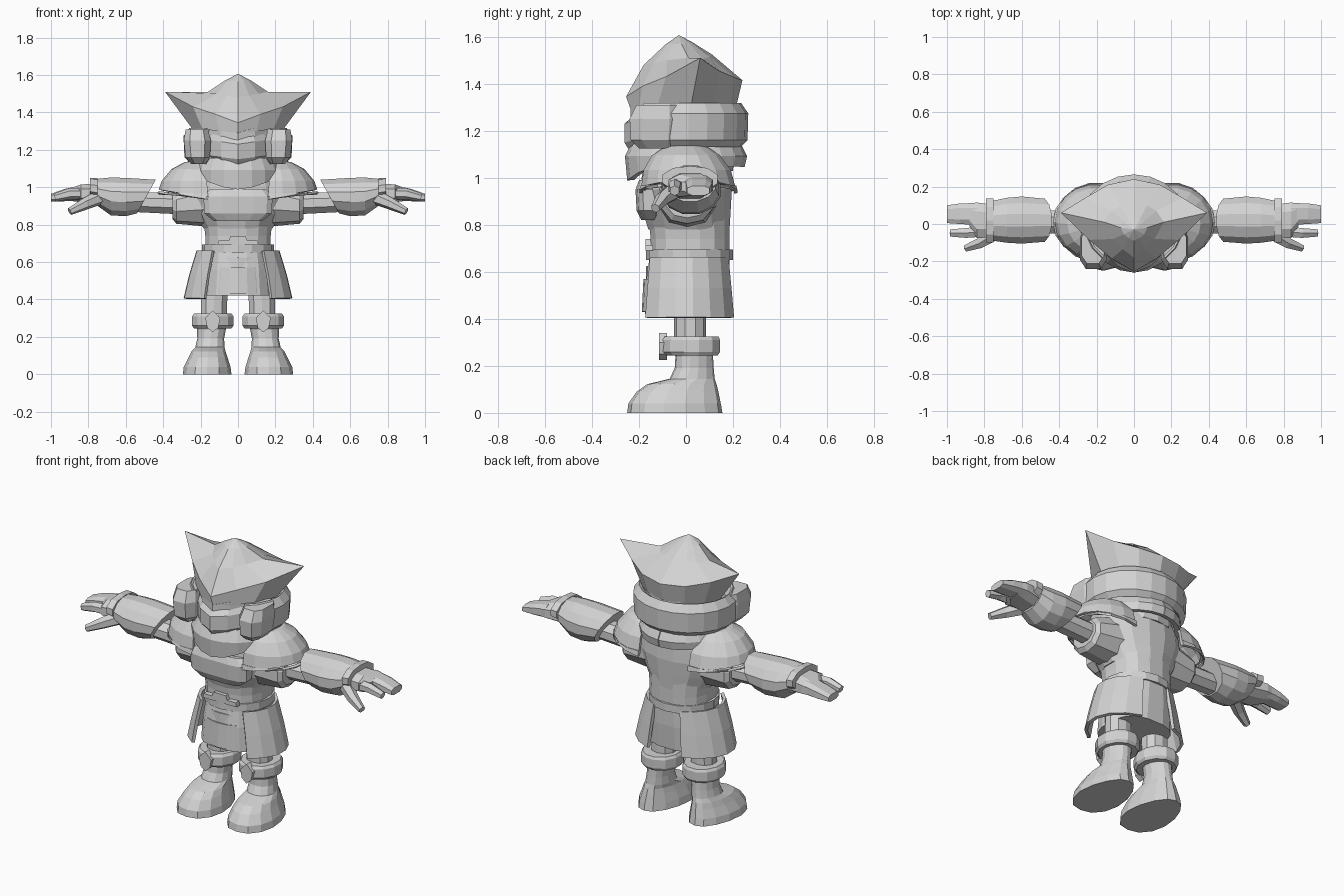
import bpy, math
from mathutils import Vector

grey = bpy.data.materials.new("plain_grey")
grey.diffuse_color = (0.65, 0.65, 0.65, 1)


def build(name, verts, faces, mirror=False, thick=0):
    me = bpy.data.meshes.new(name)
    me.from_pydata([tuple(v) for v in verts], [], faces)
    me.materials.append(grey)
    ob = bpy.data.objects.new(name, me)
    bpy.context.collection.objects.link(ob)
    if thick:
        m = ob.modifiers.new("thickness", 'SOLIDIFY')
        m.thickness, m.offset = thick, 0
    if mirror:
        ob.modifiers.new("mirror", 'MIRROR').use_mirror_merge = False
    return ob


def skin(name, rings, closed=True, caps=True, **kw):
    """Bridge equal rings of points with quads."""
    n = len(rings[0])
    verts = [p for r in rings for p in r]
    faces = [(i * n + j, i * n + (j + 1) % n, (i + 1) * n + (j + 1) % n, (i + 1) * n + j)
             for i in range(len(rings) - 1) for j in range(n if closed else n - 1)]
    if caps and closed:
        faces += [tuple(range(n))[::-1], tuple(range(len(verts) - n, len(verts)))]
    return build(name, verts, faces, **kw)


def power(v, p):
    return math.copysign(abs(v) ** p, v)


def loft(name, rings, n=12, axis='z', p=1.0, slant=0.0, taper=0.0, **kw):
    """Rings are (a0, a1, b0, b1, height): bounds across the axis."""
    out = []
    for k, (a0, a1, b0, b1, h) in enumerate(rings):
        ring = []
        for j in range(n):
            t = 2 * math.pi * (j + 0.5) / n
            s = 1 / math.cos(math.pi / n)
            u = max(-1, min(1, power(math.cos(t), p) * s))
            v = max(-1, min(1, power(math.sin(t), p) * s))
            a = (a0 + a1) / 2 + u * (a1 - a0) / 2 * (1 - taper * v)
            b = (b0 + b1) / 2 + v * (b1 - b0) / 2
            ring.append((a, b, h) if axis == 'z' else (h - (slant * v if k == 0 else 0), a, b))
        out.append(ring)
    return skin(name, out, **kw)


def shell(name, rings, a0, a1, n=9, thick=0.015, tilt=0.0, dip=0.0, **kw):
    """Open curved sheet; rings are (cx, cy, rx, ry, z), angle 0 faces +x."""
    out = []
    for k, (cx, cy, rx, ry, z) in enumerate(rings):
        ring = []
        for j in range(n):
            t = math.radians(a0 + (a1 - a0) * j / (n - 1))
            drop = tilt * math.cos(t) if k == 0 else 0
            drop -= dip * max(0, -math.sin(t)) ** 4 if k == 0 else 0
            ring.append((cx + rx * math.cos(t), cy + ry * math.sin(t), z + drop))
        out.append(ring)
    return skin(name, out, closed=False, thick=thick, **kw)


def tube(name, pts, radii, n=6, **kw):
    pts = [Vector(p) for p in pts]
    out = []
    for i, p in enumerate(pts):
        d = pts[min(i + 1, len(pts) - 1)] - pts[max(i - 1, 0)]
        q = d.to_track_quat('Z', 'Y')
        out.append([p + q @ Vector((radii[i] * math.cos(t), radii[i] * math.sin(t), 0))
                    for t in [2 * math.pi * (j + 0.5) / n for j in range(n)]])
    return skin(name, out, **kw)


def plate(name, outline, y0, y1, **kw):
    """Upright slab with an (x, z) outline."""
    return skin(name, [[(x, y, z) for x, z in outline] for y in (y0, y1)], **kw)


# legs, boots and cuffs
loft("leg", [(.06, .2, -.05, .085, .28), (.055, .195, -.05, .085, .5)], 10, mirror=True)
loft("boot", [(.04, .29, -.25, .155, 0), (.045, .285, -.245, .148, .04), (.06, .26, -.21, .138, .09),
              (.07, .245, -.165, .13, .122), (.075, .225, -.07, .122, .145), (.077, .215, -.048, .118, .19),
              (.068, .215, -.045, .115, .24), (.055, .22, -.06, .12, .27)],
     14, taper=.18, mirror=True)
loft("boot_cuff", [(.035, .235, -.085, .135, .245), (.025, .245, -.1, .145, .26),
                   (.025, .245, -.1, .145, .31), (.035, .235, -.09, .138, .325)], 12, mirror=True)
plate("cuff_ornament", [(.135, .225), (.165, .25), (.175, .3), (.135, .34), (.095, .3), (.105, .25)],
      -.115, -.08, mirror=True)

# tunic skirt, waist and chest
loft("skirt", [(-.18, .18, -.175, .175, .42), (-.17, .17, -.17, .185, .56),
               (-.155, .155, -.155, .185, .66)], 16, p=.75)
loft("waist", [(-.175, .175, -.15, .185, .64), (-.175, .175, -.15, .185, .74), (-.185, .185, -.16, .185, .83)],
     16, p=.85)
loft("chest", [(-.185, .185, -.16, .185, .78), (-.23, .23, -.185, .19, .86), (-.27, .27, -.195, .195, .95),
               (-.26, .26, -.185, .19, 1.03), (-.2, .2, -.17, .17, 1.12)], 16)
shell("side_skirt_panel", [(0, 0, .285, .212, .405), (0, 0, .255, .2, .53), (0, 0, .215, .187, .66)],
      -52, 68, 7, .018, mirror=True)
shell("front_apron", [(0, 0, .19, .182, .43), (0, 0, .178, .175, .57)], -135, -45, 7, .012)
shell("lower_belt", [(0, .015, .18, .18, .565), (0, .015, .175, .178, .625)], -135, -45, 7, .012)
shell("belt", [(0, .015, .185, .178, .65), (0, .015, .185, .178, .695)], -180, 180, 17, .015)
plate("belt_buckle", [(-.11, .69), (.11, .69), (.105, .715), (.05, .715), (.04, .74),
                      (-.04, .74), (-.05, .715), (-.105, .715)], -.172, -.14)
loft("chest_plate", [(-.13, .13, -.19, -.1, .82), (-.18, .18, -.21, -.1, .86), (-.185, .185, -.215, -.1, .95),
                     (-.15, .15, -.2, -.1, .99)], 12, p=.6)

# collar with a lowered front point
shell("collar", [(0, 0, .23, .235, 1.05), (0, 0, .23, .245, 1.09), (0, 0, .2, .215, 1.15)],
      -270, 90, 21, .03, dip=.06)
loft("neck", [(-.19, .19, -.2, .2, 1.03), (-.2, .2, -.22, .21, 1.15)], 14)

# sleeves, shoulder guards and arms
loft("sleeve", [(-.12, .13, .79, 1.06, .17), (-.105, .115, .805, 1.0, .33), (-.085, .095, .83, .98, .35)],
     10, 'x', mirror=True)
shell("shoulder_guard", [(.2, .01, .215, .195, .95), (.2, .005, .2, .18, 1.03), (.2, 0, .15, .14, 1.09),
                         (.2, 0, .085, .085, 1.125), (.19, 0, .01, .01, 1.14)],
      -100, 100, 11, .018, tilt=.035, mirror=True)
shell("shoulder_rim", [(.2, .01, .228, .205, .94), (.2, .01, .222, .2, .965)], -100, 100, 11, .014,
      tilt=.035, mirror=True)
loft("arm", [(-.05, .075, .855, .97, .3), (-.05, .07, .87, .975, .6)], 8, 'x', mirror=True)
loft("bracer", [(-.095, .135, .86, 1.04, .49), (-.105, .147, .845, 1.05, .6), (-.1, .14, .85, 1.052, .68),
                (-.09, .125, .9, 1.045, .75)], 12, 'x', slant=.05, mirror=True)
loft("wrist_band", [(-.1, .135, .93, 1.05, .75), (-.1, .135, .94, 1.05, .79)], 10, 'x', mirror=True)

# hands
loft("palm", [(-.07, .1, .91, 1.02, .74), (-.075, .115, .92, 1.015, .84), (-.01, .11, .925, 1.0, .88)],
     8, 'x', p=.8, mirror=True)
loft("joined_fingers", [(-.005, .112, .93, 1.01, .84), (0, .11, .925, .99, .93), (.005, .1, .925, .965, 1.0)],
     8, 'x', p=.7, mirror=True)
tube("forefinger", [(.8, -.04, .965), (.9, -.048, .965), (.98, -.048, .945)], [.032, .03, .022], mirror=True)
tube("thumb", [(.74, -.05, .945), (.82, -.1, .91), (.9, -.13, .87)], [.04, .032, .02], mirror=True)

# head, face mask and wrapped scarf
loft("head", [(-.2, .2, -.2, .2, 1.1), (-.22, .22, -.2, .21, 1.34)], 14)
mask = [(-.15, -.16), (-.09, -.225), (0, -.262), (.09, -.225), (.15, -.16), (.14, 0), (-.14, 0)]
skin("face_mask", [[(x * s, y * f, z + abs(x) * k) for x, y in mask]
                   for s, f, z, k in ((.85, .88, 1.1, .25), (1, 1, 1.15, .12),
                                      (1, 1, 1.23, .15), (.9, .87, 1.26, .3))])
skin("brow", [[(x, y * .9, z + abs(x) * .3) for x, y in mask] for z in (1.245, 1.29)])
shell("head_wrap", [(0, 0, .25, .225, 1.14), (0, 0, .275, .25, 1.165), (0, 0, .28, .253, 1.27),
                    (0, 0, .25, .225, 1.31)], -50, 230, 17, .025)
loft("cheek_guard", [(.17, .25, -.2, -.04, 1.125), (.15, .28, -.235, -.03, 1.16),
                     (.145, .29, -.24, -.02, 1.25), (.16, .28, -.21, -.03, 1.31)], 8, p=.7, mirror=True)

# pointed hat: right half of base, brim and crown rings, then reflected
half = [
    [(0, -.235, 1.29), (.1, -.2, 1.3), (.19, -.12, 1.31), (.235, .02, 1.3),
     (.2, .12, 1.3), (.12, .185, 1.31), (0, .215, 1.31)],
    [(0, -.255, 1.345), (.12, -.185, 1.39), (.24, -.085, 1.43), (.39, .06, 1.51),
     (.26, .14, 1.455), (.14, .21, 1.425), (0, .24, 1.415)],
    [(0, -.18, 1.48), (.06, -.135, 1.49), (.11, -.08, 1.5), (.16, .01, 1.51),
     (.12, .07, 1.505), (.07, .1, 1.515), (0, .11, 1.525)],
    [(0, -.09, 1.565), (.03, -.075, 1.57), (.055, -.055, 1.57), (.07, -.02, 1.57),
     (.055, .015, 1.57), (.03, .025, 1.575), (0, .03, 1.575)],
    [(0, -.03, 1.607)] * 7]
rings = [r + [(-x, y, z) for x, y, z in r[-2:0:-1]] for r in half]
hat = skin("hat", rings)
hat.data.validate()
weld = hat.modifiers.new("join_peak", 'WELD')
weld.merge_threshold = 0.0005
